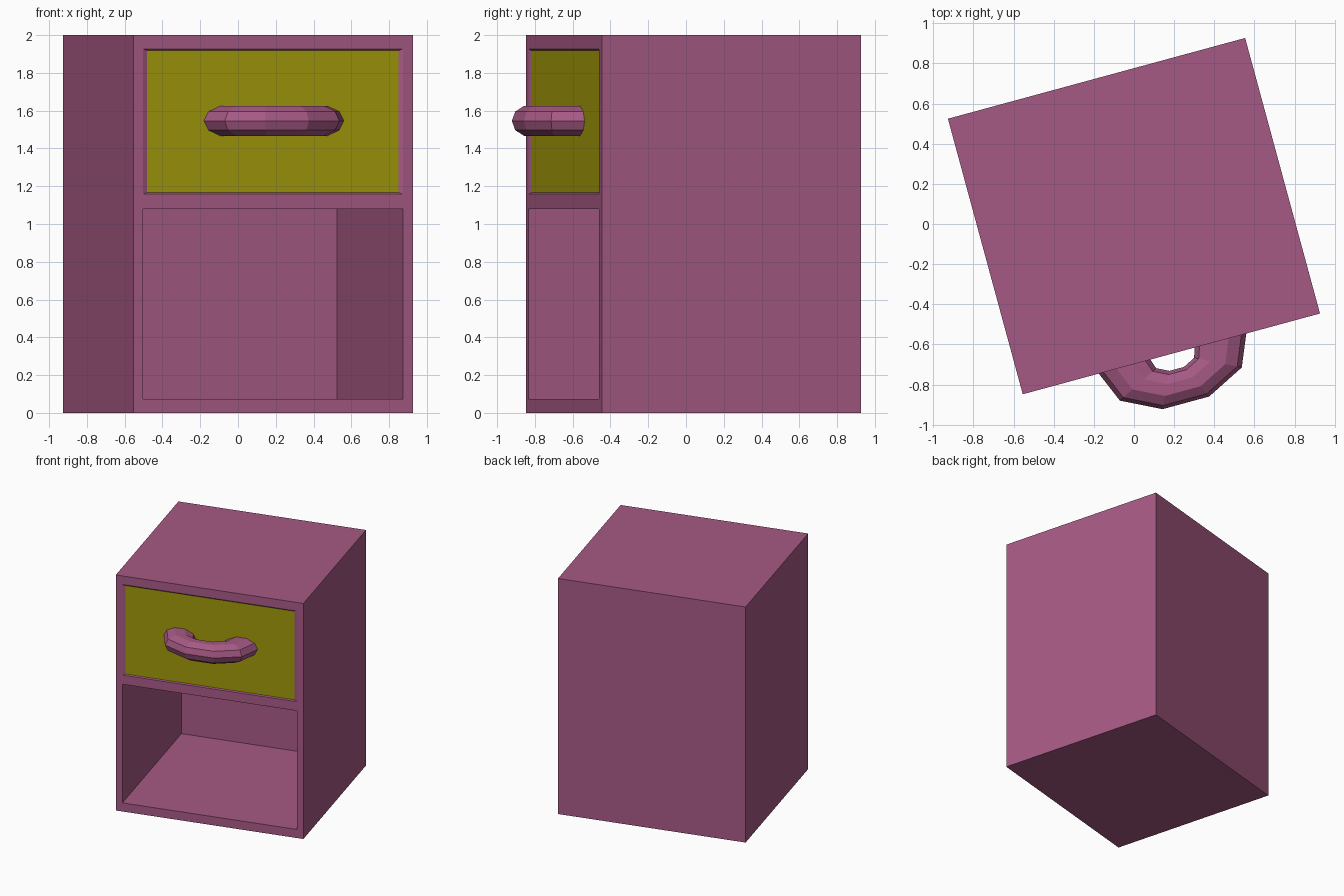
import bpy, bmesh
from math import sin, cos, pi, radians
from mathutils import Matrix

if "Cube" in bpy.data.objects:
    bpy.data.objects.remove(bpy.data.objects["Cube"])

W, D, H = 1.534, 1.422, 2.0
# local frame: front-left-bottom corner, x along the front, y into the cabinet
PLACE = Matrix.Translation((-0.554, -0.848, 0)) @ Matrix.Rotation(radians(15.2), 4, 'Z')


def material(name, rgb):
    m = bpy.data.materials.new(name)
    m.diffuse_color = (*rgb, 1)
    m.use_nodes = True
    m.node_tree.nodes["Principled BSDF"].inputs["Base Color"].default_value = m.diffuse_color
    return m


plum = material("plum", (0.38, 0.10, 0.23))
olive = material("olive", (0.35, 0.31, 0.003))


def finish(bm, name, *mats):
    bmesh.ops.recalc_face_normals(bm, faces=bm.faces[:])
    me = bpy.data.meshes.new(name)
    bm.to_mesh(me)
    bm.free()
    for m in mats:
        me.materials.append(m)
    ob = bpy.data.objects.new(name, me)
    ob.matrix_world = PLACE
    bpy.context.collection.objects.link(ob)
    return ob


# cabinet: front grid, open shelf below, drawer panel above
bm = bmesh.new()
xs = [0, 0.054, W - 0.054, W]
zs = [0, 0.073, 1.08, 1.158, 1.927, H]
v = [[bm.verts.new((x, 0, z)) for z in zs] for x in xs]
cell = {}
for i in range(len(xs) - 1):
    for j in range(len(zs) - 1):
        cell[i, j] = bm.faces.new((v[i][j], v[i + 1][j], v[i + 1][j + 1], v[i][j + 1]))
bm.normal_update()

# outer walls and back
rim = [e for e in bm.edges if e.is_boundary]
ext = bmesh.ops.extrude_edge_only(bm, edges=rim)["geom"]
bmesh.ops.translate(bm, vec=(0, D, 0), verts=[g for g in ext if isinstance(g, bmesh.types.BMVert)])
bmesh.ops.holes_fill(bm, edges=[e for e in bm.edges if e.is_boundary], sides=0)

# shelf cavity, then the slightly sunk drawer front
bmesh.ops.inset_individual(bm, faces=[cell[1, 1]], thickness=0, depth=-1.34)
panel = cell[1, 3]
bmesh.ops.inset_individual(bm, faces=[panel], thickness=0.012, depth=-0.008)
for p in panel.verts:
    p.co.x += 0.014 if p.co.x < W / 2 else -0.014
panel.material_index = 1
finish(bm, "cabinet", plum, olive)

# handle: half of a flattened ten-sided ring, ends sunk into the drawer
bm = bmesh.new()
R, r, squash, rz = 0.255, 0.134, 0.687, 0.084
rings = []
for i in range(6):
    a = pi * i / 5
    ring = []
    for k in range(10):
        b = 2 * pi * k / 10
        rad = R + r * cos(b)
        y = 0.02 if i in (0, 5) else -rad * sin(a) * squash
        ring.append(bm.verts.new((0.773 + rad * cos(a), y, 1.546 + rz * sin(b))))
    rings.append(ring)
for p, q in zip(rings, rings[1:]):
    for k in range(10):
        n = (k + 1) % 10
        bm.faces.new((p[k], p[n], q[n], q[k]))
bm.faces.new(rings[0])
bm.faces.new(rings[-1])
finish(bm, "handle", plum)
